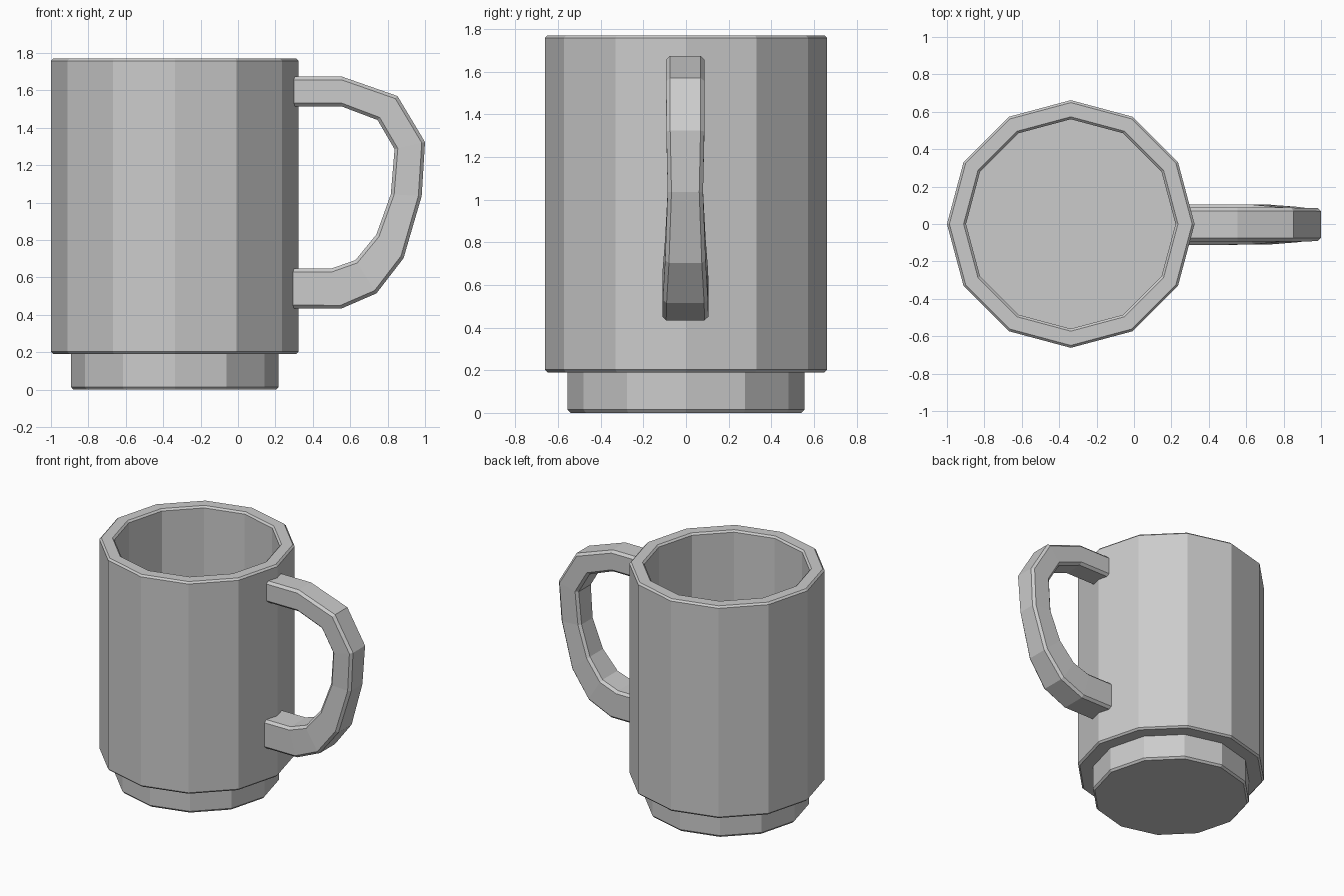
import bpy, bmesh
from math import cos, sin, pi
from mathutils import Vector

if "Cube" in bpy.data.objects:
    bpy.data.objects.remove(bpy.data.objects["Cube"])

CX = -0.338   # axis of the cup


def finish(bm, name):
    bmesh.ops.recalc_face_normals(bm, faces=bm.faces)
    me = bpy.data.meshes.new(name)
    bm.to_mesh(me)
    bm.free()
    ob = bpy.data.objects.new(name, me)
    bpy.context.collection.objects.link(ob)
    return ob


def loft(name, rings):
    """Skin a list of closed rings and cap both ends."""
    bm = bmesh.new()
    vs = [[bm.verts.new(p) for p in ring] for ring in rings]
    n = len(vs[0])
    for a, b in zip(vs, vs[1:]):
        for i in range(n):
            j = (i + 1) % n
            bm.faces.new((a[i], a[j], b[j], b[i]))
    bm.faces.new(vs[0])
    bm.faces.new(vs[-1])
    return finish(bm, name)


def lathe(name, profile, sides=12):
    return loft(name, [[(CX + r * cos(2 * pi * i / sides), r * sin(2 * pi * i / sides), z)
                        for i in range(sides)] for r, z in profile])


# Cup: foot, stepped body, chamfered rim, hollow inside
lathe("cup_body", [(0.542, 0), (0.555, 0.015), (0.555, 0.19), (0.649, 0.19), (0.662, 0.203),
                   (0.662, 1.758), (0.649, 1.771), (0.573, 1.771), (0.56, 1.758), (0.56, 0.28)])

# Handle: outer x,z / inner x,z / half width at each station
stations = [
    (0.27, 1.675, 0.27, 1.515, 0.09),
    (0.553, 1.675, 0.553, 1.515, 0.09),
    (0.853, 1.57, 0.746, 1.442, 0.09),
    (1.0, 1.324, 0.837, 1.286, 0.089),
    (0.982, 1.035, 0.817, 1.045, 0.083),
    (0.885, 0.703, 0.74, 0.83, 0.095),
    (0.74, 0.515, 0.628, 0.693, 0.106),
    (0.553, 0.434, 0.497, 0.647, 0.108),
    (0.27, 0.434, 0.27, 0.647, 0.108),
]
C = 0.018     # chamfer of the handle edges
rings = []
for ox, oz, ix, iz, w in stations:
    o, i = Vector((ox, 0, oz)), Vector((ix, 0, iz))
    d = (i - o).normalized() * C
    ring = [(o, w - C), (o + d, w), (i - d, w), (i, w - C)]
    ring += [(p, -y) for p, y in reversed(ring)]
    rings.append([p + Vector((0, y - 0.003, 0)) for p, y in ring])
loft("handle", rings)
